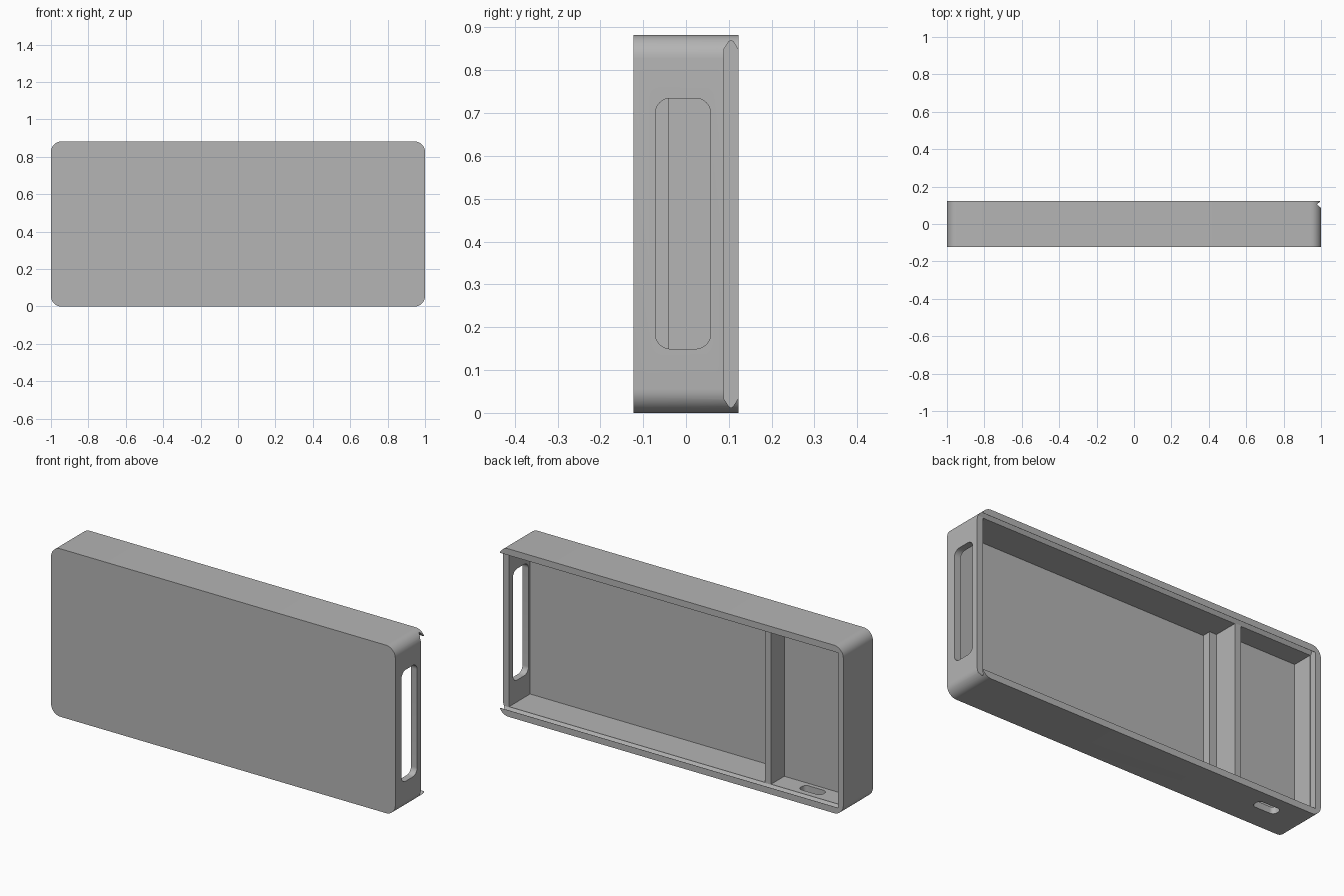
import bpy, bmesh, math
from mathutils import Vector

old = bpy.data.objects.get("Cube")
if old:
    bpy.data.objects.remove(old, do_unlink=True)

# Overall sizes
H, DEPTH, WALL = 0.882, 0.123, 0.035
MID = H / 2
LEDGE = 0.089           # height of the lid seat along y
FLOOR, RAISED, STEP = -0.085, -0.02, -0.04

grey = bpy.data.materials.new("plain grey")
grey.use_nodes = True
colour = (0.46, 0.46, 0.46, 1)
grey.diffuse_color = colour
grey.node_tree.nodes["Principled BSDF"].inputs["Base Color"].default_value = colour


def rounded(cu, cv, w, h, r, steps=10):
    """Rounded rectangle as a list of 2D points."""
    pts = []
    for k, (su, sv) in enumerate([(1, 1), (-1, 1), (-1, -1), (1, -1)]):
        for i in range(steps + 1):
            a = math.pi / 2 * (k + i / steps)
            pts.append((cu + su * (w / 2 - r) + r * math.cos(a),
                        cv + sv * (h / 2 - r) + r * math.sin(a)))
    return pts


def prism(name, pts, axis, lo, hi):
    """Extrude a 2D profile along an axis; the profile uses the other two axes in order."""
    def place(p, t):
        c = list(p)
        c.insert(axis, t)
        return Vector(c)
    bm = bmesh.new()
    face = bm.faces.new([bm.verts.new(place(p, lo)) for p in pts])
    ext = bmesh.ops.extrude_face_region(bm, geom=[face])
    verts = [g for g in ext["geom"] if isinstance(g, bmesh.types.BMVert)]
    bmesh.ops.translate(bm, verts=verts, vec=place((0, 0), hi - lo))
    bmesh.ops.recalc_face_normals(bm, faces=bm.faces)
    mesh = bpy.data.meshes.new(name)
    bm.to_mesh(mesh)
    bm.free()
    mesh.materials.append(grey)
    ob = bpy.data.objects.new(name, mesh)
    bpy.context.collection.objects.link(ob)
    return ob


# Outer shell with rounded ends
case = prism("case", rounded(0, MID, 2, H, 0.055), 1, -DEPTH, DEPTH)

# Main compartment, with a low step beside the divider
main = [(-0.52, 0.1), (-0.52, STEP), (-0.48, STEP), (-0.48, FLOOR),
        (1 - WALL, FLOOR), (1 - WALL, 0.1)]
# Small compartment with a raised floor
small = [(-1 + WALL, RAISED), (-0.557, RAISED), (-0.557, 0.1), (-1 + WALL, 0.1)]
# Lid channel: undercut sides, open at the left end
side = [(LEDGE, 0.032), (0.1, 0.015), (0.105, 0.012), (0.11, 0.015), (0.122, 0.034), (0.15, 0.034)]
channel = side + [(y, H - z) for y, z in reversed(side)]

cutters = [
    prism("main_compartment", main, 2, WALL, H - WALL),
    prism("small_compartment", small, 2, WALL, H - WALL),
    prism("lid_channel", channel, 0, -0.968, 1.1),
    # Tall window in the left end wall
    prism("end_window", rounded(-0.007, 0.442, 0.129, 0.585, 0.035), 0, 0.9, 1.1),
    # Small port through the bottom wall
    prism("bottom_port", rounded(-0.757, 0.03, 0.13, 0.056, 0.022), 2, -0.1, 0.1),
]

bpy.context.view_layer.objects.active = case
for ob in bpy.context.selected_objects:
    ob.select_set(False)
case.select_set(True)
for cutter in cutters:
    mod = case.modifiers.new(cutter.name, "BOOLEAN")
    mod.operation = "DIFFERENCE"
    mod.solver = "EXACT"
    mod.object = cutter
    bpy.ops.object.modifier_apply(modifier=mod.name)
    bpy.data.objects.remove(cutter, do_unlink=True)

bpy.ops.object.shade_smooth_by_angle(angle=math.radians(25))
